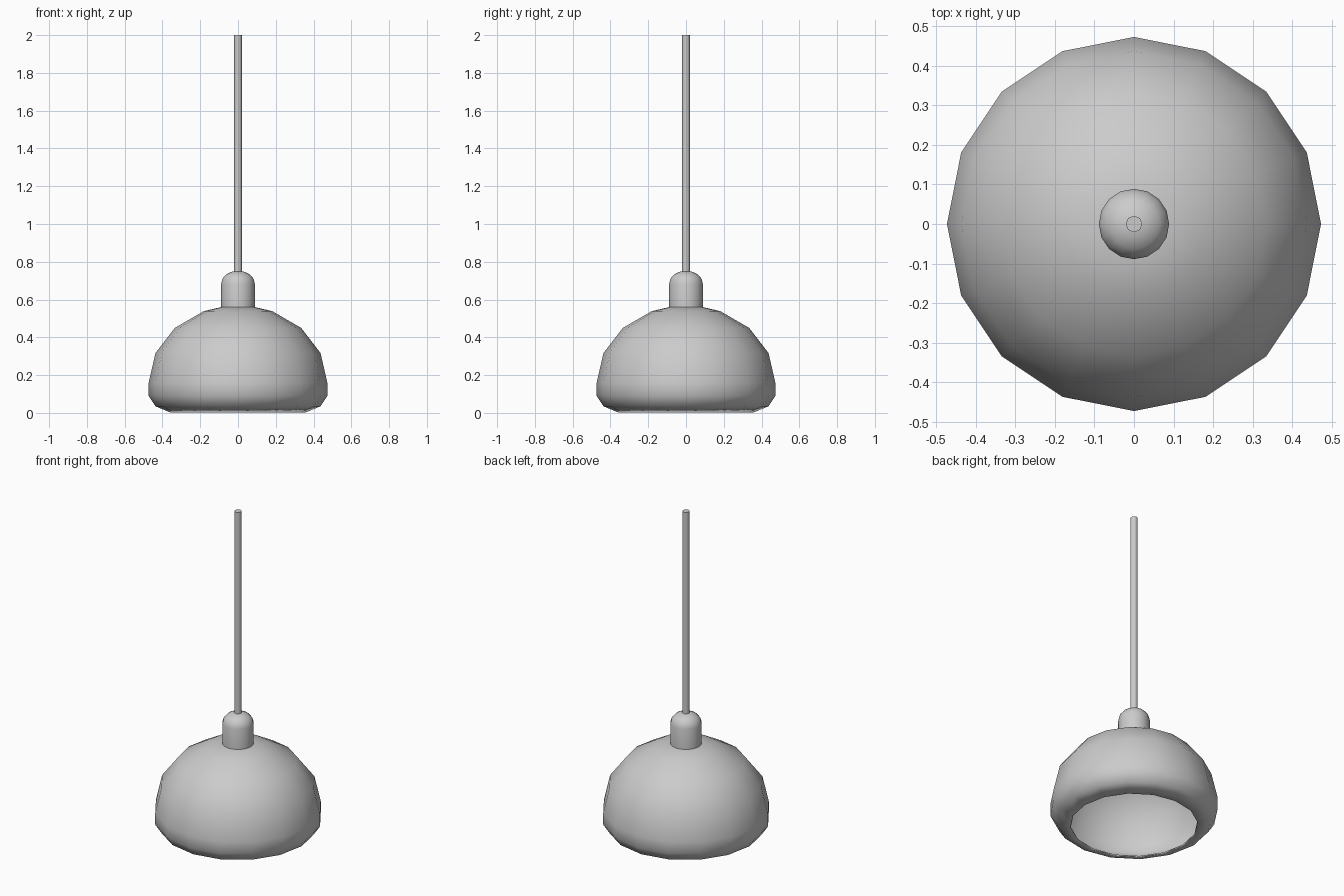
import bpy, bmesh, math

if "Cube" in bpy.data.objects:
    bpy.data.objects.remove(bpy.data.objects["Cube"])


def lathe(name, profile, sides, angle=50):
    """Revolve (radius, z) points around z; a zero radius becomes a pole."""
    bm = bmesh.new()
    rings = []
    for r, z in profile:
        if r == 0:
            rings.append([bm.verts.new((0, 0, z))] * sides)
        else:
            rings.append([bm.verts.new((r * math.cos(math.tau * i / sides),
                                        r * math.sin(math.tau * i / sides), z))
                          for i in range(sides)])
    for low, high in zip(rings, rings[1:]):
        for i in range(sides):
            j = (i + 1) % sides
            bm.faces.new(list(dict.fromkeys([low[i], low[j], high[j], high[i]])))
    mesh = bpy.data.meshes.new(name)
    bm.to_mesh(mesh)
    bm.free()
    ob = bpy.data.objects.new(name, mesh)
    bpy.context.collection.objects.link(ob)
    bpy.ops.object.select_all(action='DESELECT')
    ob.select_set(True)
    bpy.context.view_layer.objects.active = ob
    bpy.ops.object.shade_smooth_by_angle(angle=math.radians(angle))
    return ob


# Shade: thin open bowl, rounded in at the lower rim, dome above
dome = [(0.473 * math.cos(a), 0.16 + 0.41 * math.sin(a))
        for a in (math.radians(22.5 * k) for k in range(4))]
shade = lathe("shade", [(0.36, 0.005), (0.437, 0.035), (0.473, 0.09)] + dome
              + [(0.09, 0.56), (0, 0.562)], 16)
shell = shade.modifiers.new("thickness", 'SOLIDIFY')
shell.thickness = 0.008
shell.offset = -1

# Socket cap: straight collar with a domed top
lathe("socket_cap", [(0, 0.556), (0.089, 0.556), (0.089, 0.685), (0.082, 0.711),
                     (0.063, 0.733), (0.034, 0.747), (0, 0.752)], 16)

# Hanging rod
lathe("rod", [(0, 0.74), (0.021, 0.74), (0.021, 2.0), (0, 2.0)], 8)

# Lower rim sits exactly on the ground
for v in shade.data.vertices[:16]:
    v.co.z = 0.003
